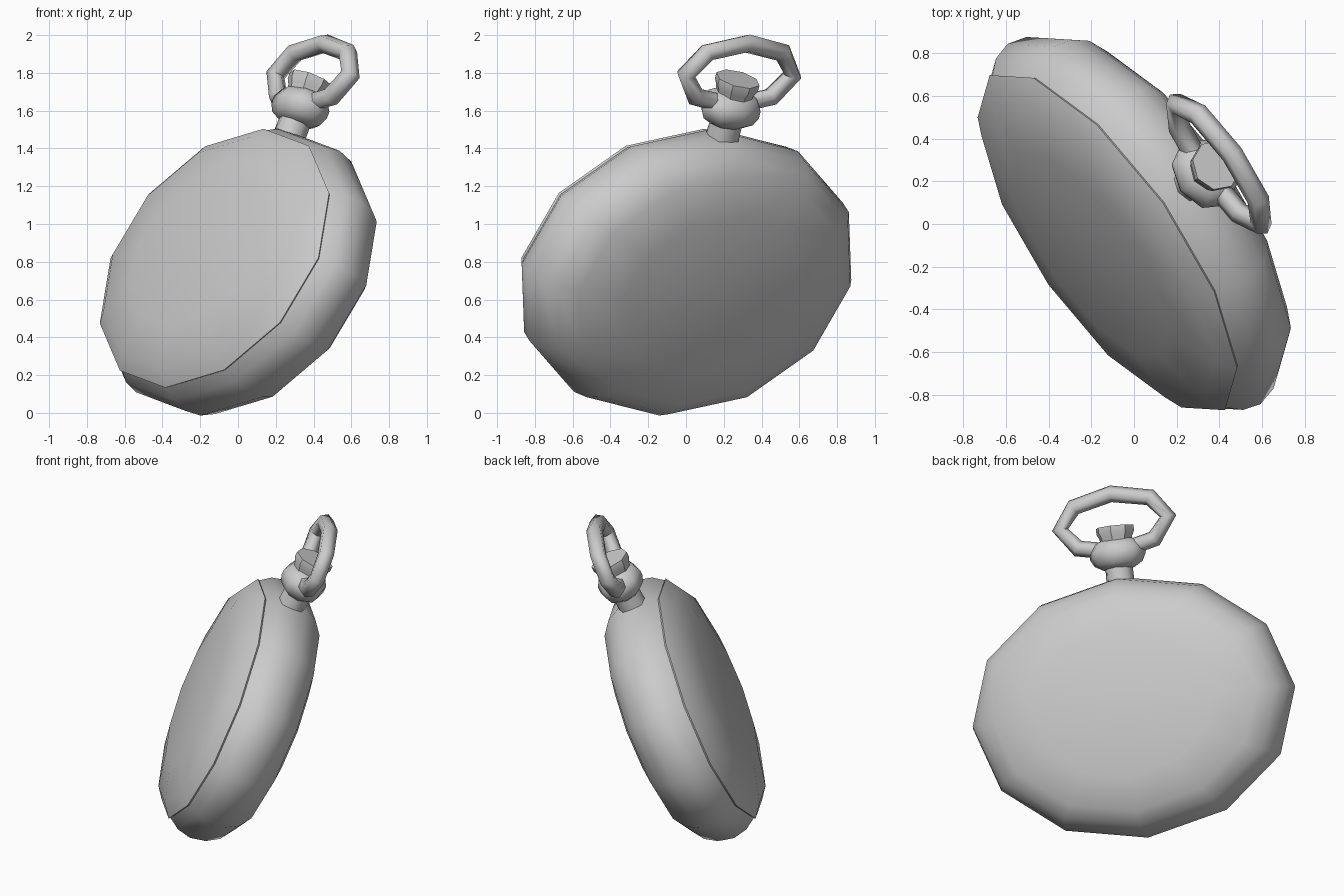
import bpy, bmesh, math
from mathutils import Matrix, Vector

cube = bpy.data.objects.get("Cube")
if cube:
    bpy.data.objects.remove(cube, do_unlink=True)

metal = bpy.data.materials.new("grey metal")
metal.use_nodes = True
metal.diffuse_color = (0.6, 0.6, 0.6, 1)
metal.node_tree.nodes["Principled BSDF"].inputs["Base Color"].default_value = (0.6, 0.6, 0.6, 1)

# Tilted frame of the watch: up to the crown, sideways, and out of the cover
up = Vector((0.26, 0.185, 0.685)).normalized()
side = Vector((0.55, -0.785, 0))
side = (side - up * side.dot(up)).normalized()
front = side.cross(up)
center = Vector((0, 0, 0.748))


def frame(x, y, z, origin):
    m = Matrix((x, y, z)).transposed().to_4x4()
    m.translation = origin
    return m


def finish(obj, angle):
    obj.data.materials.clear()
    obj.data.materials.append(metal)
    bpy.ops.object.select_all(action='DESELECT')
    obj.select_set(True)
    bpy.context.view_layer.objects.active = obj
    bpy.ops.object.shade_smooth_by_angle(angle=math.radians(angle))


def lathe(name, profile, sides, scale, matrix, angle=50):
    """Turn (radius, height) pairs around local z, closing both ends."""
    bm = bmesh.new()
    rings = []
    for r, h in profile:
        steps = [math.tau * i / sides for i in range(sides)]
        if r == 0:
            rings.append([bm.verts.new((0, 0, h))] * sides)
        else:
            rings.append([bm.verts.new((r * scale[0] * math.cos(a), r * scale[1] * math.sin(a), h))
                          for a in steps])
    for low, high in zip(rings, rings[1:]):
        for i in range(sides):
            j = (i + 1) % sides
            corners = list(dict.fromkeys((low[i], low[j], high[j], high[i])))
            bm.faces.new(corners)
    for ring in (rings[0], rings[-1]):
        if ring[0] != ring[1]:
            bm.faces.new(ring)
    bmesh.ops.recalc_face_normals(bm, faces=bm.faces)
    bm.transform(matrix)
    mesh = bpy.data.meshes.new(name)
    bm.to_mesh(mesh)
    bm.free()
    obj = bpy.data.objects.new(name, mesh)
    bpy.context.collection.objects.link(obj)
    finish(obj, angle)


# Oval case and its hinged cover
oval = (0.958, 0.756)
case_frame = frame(side, up, front, center)
lathe("case", [(0, -0.32), (0.6, -0.3), (0.88, -0.245), (0.99, -0.18), (1.05, -0.1),
               (1.075, 0), (1.05, 0.09), (0.985, 0.165)], 12, oval, case_frame)
lathe("cover", [(0.985, 0.15), (1, 0.168), (0.9, 0.225), (0.6, 0.28), (0, 0.3)],
      12, oval, case_frame)

# Neck, collar and winding crown
stem_frame = frame(side, -front, up, center + up * 0.81)
lathe("neck", [(0.09, -0.05), (0.085, 0.1)], 8, (1, 1), stem_frame)
lathe("collar", [(0.085, 0.055), (0.13, 0.085), (0.15, 0.13), (0.15, 0.17), (0.125, 0.215),
                 (0.08, 0.24)], 8, (1.18, 0.95), stem_frame)
lathe("crown", [(0.095, 0.2), (0.105, 0.25), (0.12, 0.28), (0.12, 0.315)], 8, (1, 1), stem_frame, 40)

# Eight-sided oval bow through the collar
curve = bpy.data.curves.new("bow", 'CURVE')
curve.dimensions = '3D'
curve.bevel_depth = 0.052
curve.bevel_resolution = 1
spline = curve.splines.new('POLY')
spline.points.add(7)
spline.use_cyclic_u = True
bow_center = Vector((0.397, 0.282, 1.79))
for i, p in enumerate(spline.points):
    a = math.tau * i / 8
    p.co = (*(bow_center + side * 0.345 * math.cos(a) + up * 0.182 * math.sin(a)), 1)
bow = bpy.data.objects.new("bow", curve)
bpy.context.collection.objects.link(bow)
bpy.ops.object.select_all(action='DESELECT')
bow.select_set(True)
bpy.context.view_layer.objects.active = bow
bpy.ops.object.convert(target='MESH')
finish(bpy.context.view_layer.objects.active, 70)
